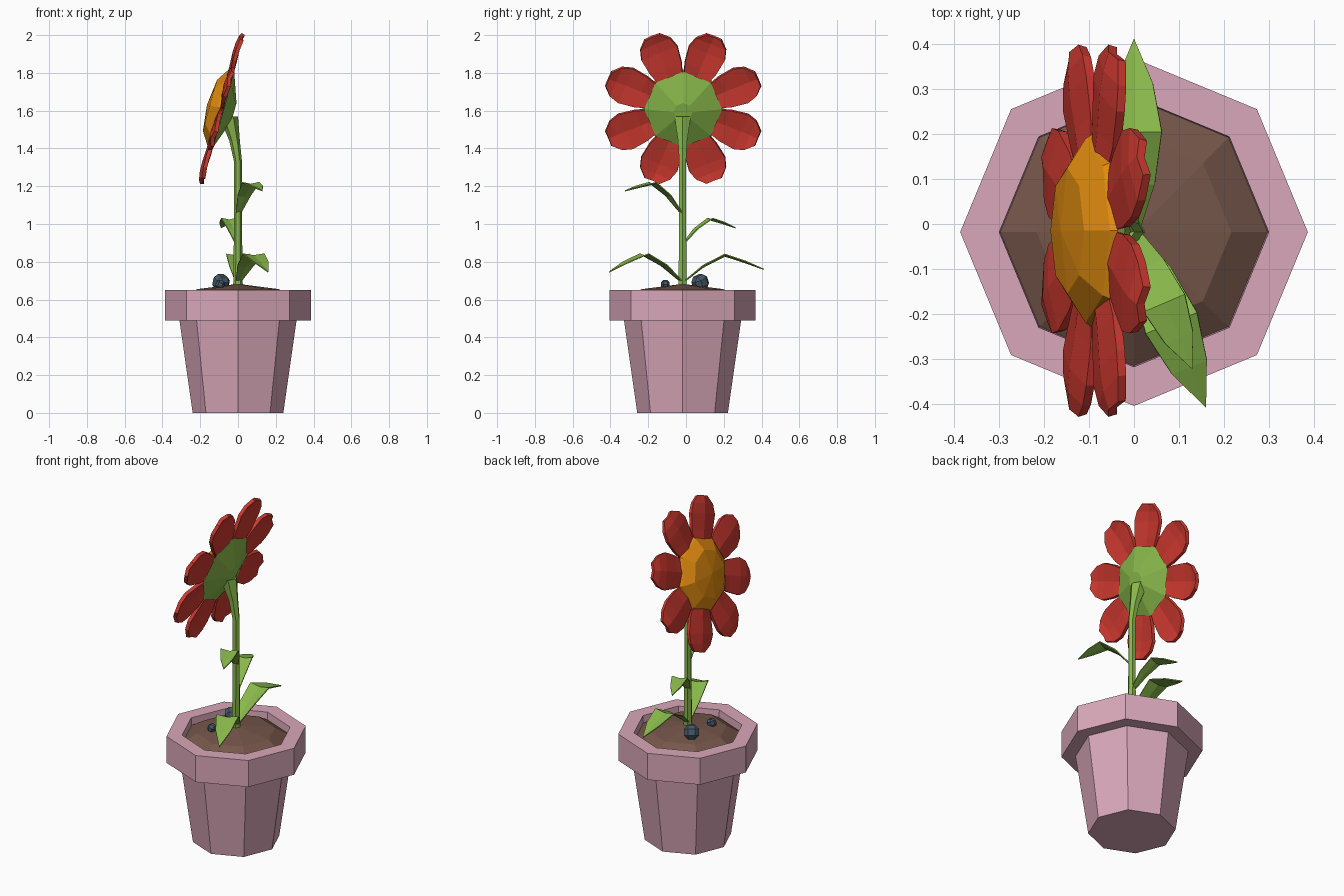
import bpy, bmesh
from math import cos, sin, pi, radians
from mathutils import Matrix, Vector

if "Cube" in bpy.data.objects:
    bpy.data.objects.remove(bpy.data.objects["Cube"])

CY = -0.018                      # pot and stem axis in y


def mat(name, rgb):
    m = bpy.data.materials.new(name)
    m.diffuse_color = (*rgb, 1)
    m.use_nodes = True
    m.node_tree.nodes["Principled BSDF"].inputs["Base Color"].default_value = m.diffuse_color
    return m


PINK = mat("pink_clay", (0.70, 0.39, 0.49))
SOIL = mat("soil", (0.18, 0.093, 0.069))
GREEN = mat("leaf_green", (0.25, 0.48, 0.07))
RED = mat("petal_red", (0.63, 0.042, 0.03))
ORANGE = mat("orange", (0.75, 0.26, 0.005))
STONE = mat("stone", (0.06, 0.1, 0.14))


def finish(name, bm, material, matrix=Matrix()):
    bmesh.ops.remove_doubles(bm, verts=bm.verts, dist=0.0005)
    bmesh.ops.recalc_face_normals(bm, faces=bm.faces)
    me = bpy.data.meshes.new(name)
    bm.to_mesh(me)
    bm.free()
    me.materials.append(material)
    ob = bpy.data.objects.new(name, me)
    ob.matrix_world = matrix
    bpy.context.collection.objects.link(ob)
    return ob


def lathe(name, profile, material, matrix, sides=8):
    """Faceted turned shape; profile points are (radius, height, x shift)."""
    bm = bmesh.new()
    rings = []
    for r, h, dx in profile:
        rings.append([bm.verts.new((dx + r * cos(2 * pi * i / sides),
                                    r * sin(2 * pi * i / sides), h)) for i in range(sides)])
    for a, b in zip(rings, rings[1:]):
        for i in range(sides):
            j = (i + 1) % sides
            bm.faces.new((a[i], a[j], b[j], b[i]))
    return finish(name, bm, material, matrix)


def blade(name, rows, crease, thick, material, matrix):
    """Creased strip along local x; rows are (along, half width, height)."""
    bm = bmesh.new()
    grid = [[bm.verts.new(p) for p in ((x, -w, z), (x, 0, z + crease * min(1, w / 0.05)), (x, w, z))]
            for x, w, z in rows]
    for a, b in zip(grid, grid[1:]):
        for i in range(2):
            bm.faces.new((a[i], b[i], b[i + 1], a[i + 1]))
    ob = finish(name, bm, material, matrix)
    mod = ob.modifiers.new("thickness", 'SOLIDIFY')
    mod.thickness = thick
    mod.offset = 0
    return ob


axis = Matrix.Translation((0, CY, 0))

# Pot with collar, and mounded soil
lathe("pot", [(0, 0, 0), (.24, 0, 0), (.31, .49, 0), (.387, .49, 0), (.387, .65, 0),
              (.30, .65, 0), (.295, .55, 0), (0, .55, 0)], PINK, axis)
lathe("soil", [(.298, .58, 0), (.298, .605, 0), (.217, .655, 0), (0, .683, 0)], SOIL, axis)

# Stones
for i, (x, y, z, r) in enumerate([(-.09, .075, .69, .052), (-.095, -.11, .678, .03)]):
    bm = bmesh.new()
    bmesh.ops.create_cube(bm, size=1.55 * r)
    bmesh.ops.bevel(bm, geom=bm.edges[:], offset=.42 * r, segments=1, affect='EDGES')
    finish(f"stone_{i + 1}", bm, STONE, Matrix.Translation((x, y, z))
           @ Matrix.Rotation(.6 + i, 4, 'Z') @ Matrix.Rotation(.4, 4, 'X'))

# Stem, bending toward the flower and flaring at the top
lathe("stem", [(.026, .62, 0), (.021, 1.0, 0), (.021, 1.33, 0), (.028, 1.44, -.018),
               (.05, 1.57, -.05)], GREEN, axis, 6)

# Leaves: tip offset in x and y, then rows scaled to the length
leaves = [("low_back_leaf", 0, .43, .69, .15, .07, .062),
          ("low_front_leaf", .16, -.39, .69, .152, .055, .062),
          ("mid_leaf", -.09, .28, .89, .14, .09, .045),
          ("high_leaf", .13, -.305, 1.05, .17, .125, .05)]
for name, dx, dy, z0, peak, tip, w in leaves:
    d = Vector((dx, dy, 0))
    n = d.length
    rows = [(.0, .012, 0), (.25 * n, .75 * w, .60 * peak), (.52 * n, w, peak),
            (.77 * n, .68 * w, peak * .55 + tip * .45), (n, 0, tip)]
    blade(name, rows, -.010, .006, GREEN,
          Matrix.Translation((0, CY, z0)) @ d.to_track_quat('X', 'Z').to_matrix().to_4x4())

# Flower frame: local z is the direction the flower faces
t = radians(15.5)
s, c = sin(t), cos(t)
flower = Matrix(((0, s, -c, -.085), (-1, 0, 0, CY + .003), (0, c, s, 1.61), (0, 0, 0, 1)))

# Petals
for k in range(8):
    blade(f"petal_{k + 1}",
          [(.12, .05, 0), (.24, .09, 0), (.33, .103, .004), (.385, .086, .002), (.428, .042, -.004)],
          .012, .02, RED, flower @ Matrix.Rotation(radians(22.5 + 45 * k), 4, 'Z'))

# Flower centre and green cup behind it
lathe("flower_centre", [(0, 0, 0), (.215, .008, 0), (.205, .024, 0), (.14, .066, 0), (0, .082, 0)],
      ORANGE, flower)
lathe("flower_cup", [(0, 0, 0), (.207, -.010, 0), (.05, -.066, 0), (0, -.066, 0)], GREEN, flower)
